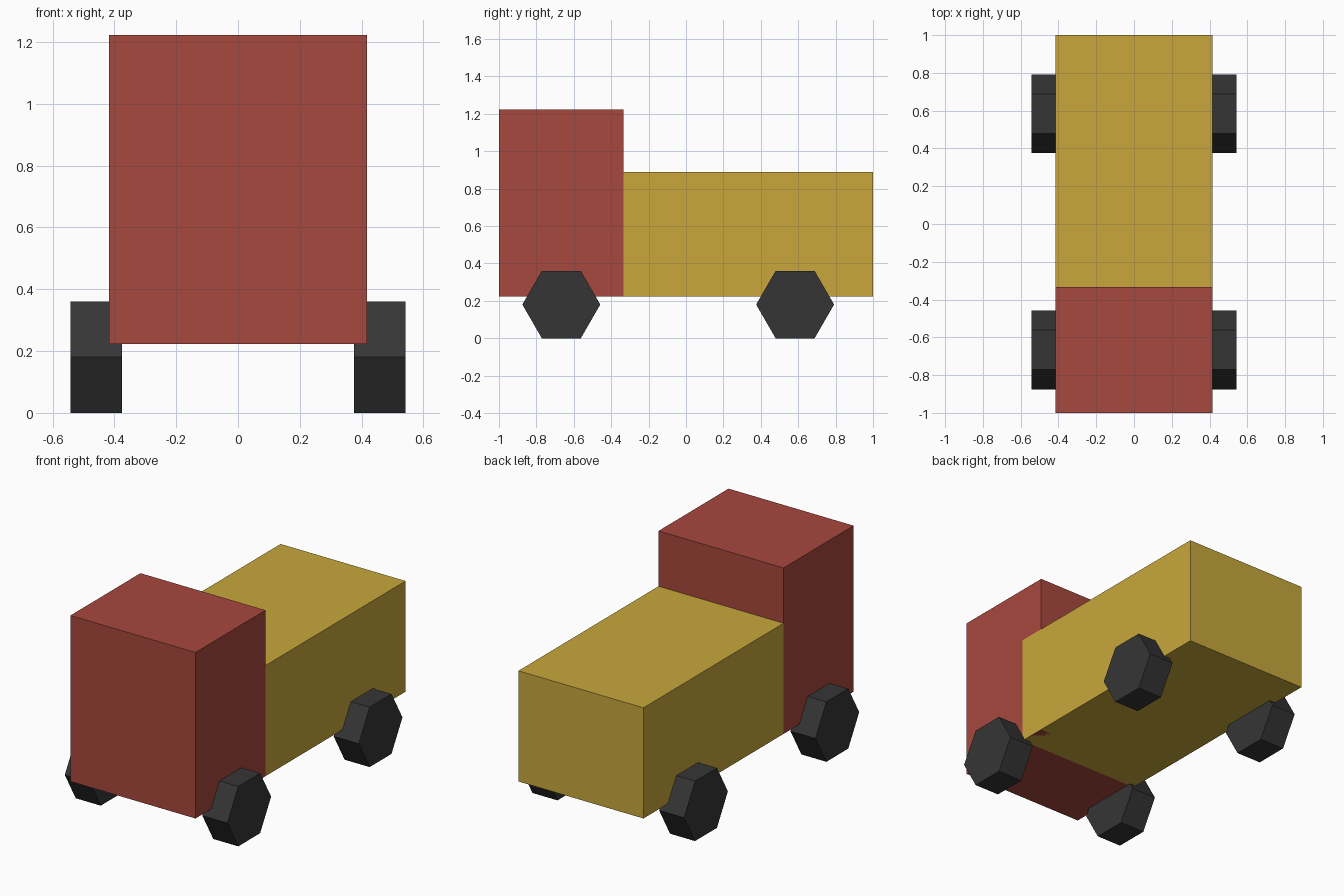
import bpy
import math

if "Cube" in bpy.data.objects:
    bpy.data.objects.remove(bpy.data.objects["Cube"])

U = 1 / 12                      # modelling unit
WHEEL_R = 2.5 * U
AXLE_Z = WHEEL_R * math.cos(math.pi / 6)
FLOOR_Z = AXLE_Z + 0.5 * U      # underside of the body


def material(name, rgb):
    m = bpy.data.materials.new(name)
    m.diffuse_color = (*rgb, 1)
    m.use_nodes = True
    m.node_tree.nodes["Principled BSDF"].inputs["Base Color"].default_value = m.diffuse_color
    return m


red = material("red", (0.39, 0.065, 0.048))
yellow = material("yellow", (0.58, 0.39, 0.045))
black = material("dark grey", (0.036, 0.036, 0.036))


def box(name, y0, y1, height, mat):
    """Body block 10 units wide, resting on the underside level."""
    bpy.ops.mesh.primitive_cube_add(
        size=1, location=(0, (y0 + y1) / 2, FLOOR_Z + height / 2))
    ob = bpy.context.object
    ob.name = name
    ob.scale = (10 * U, y1 - y0, height)
    bpy.ops.object.transform_apply(location=False, rotation=False, scale=True)
    ob.data.materials.append(mat)


def wheel(name, x, y):
    """Six-sided wheel, flat side down."""
    bpy.ops.mesh.primitive_cylinder_add(
        vertices=6, radius=WHEEL_R, depth=2 * U,
        location=(x, y, AXLE_Z), rotation=(math.pi / 2, 0, math.pi / 2))
    ob = bpy.context.object
    ob.name = name
    # spin the hexagon so corners point forward and back
    for v in ob.data.vertices:
        v.co.x, v.co.y = -v.co.y, v.co.x
    ob.data.materials.append(black)


# Body: tall cab in front, long cargo box overlapping its rear
box("cab", -1, -4 * U, 12 * U, red)
box("cargo_box", -6 * U, 1, 8 * U, yellow)

# Wheels
for end, y in (("front", -8 * U), ("rear", 7 * U)):
    for side, sx in (("left", -1), ("right", 1)):
        wheel(f"{end}_{side}_wheel", sx * 5.5 * U, y)
